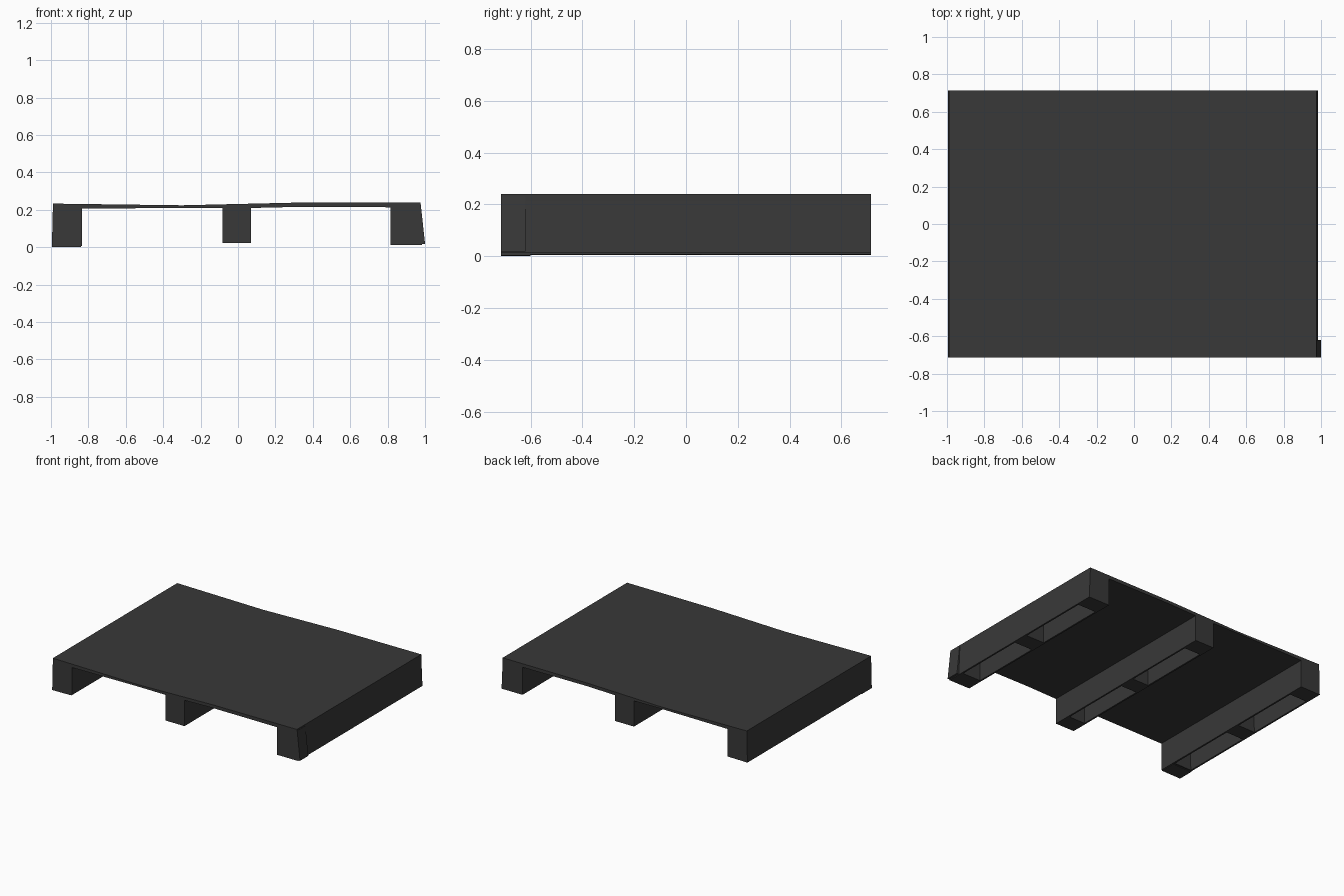
import bpy, bmesh

if "Cube" in bpy.data.objects:
    bpy.data.objects.remove(bpy.data.objects["Cube"])

Y = 0.715

# Charcoal colour for every part
dark = bpy.data.materials.new("charcoal")
dark.diffuse_color = (0.04, 0.04, 0.04, 1)
dark.use_nodes = True
dark.node_tree.nodes["Principled BSDF"].inputs["Base Color"].default_value = dark.diffuse_color


def prism(name, profile, y0, y1):
    """Extrude an (x, z) outline along y."""
    bm = bmesh.new()
    face = bm.faces.new([bm.verts.new((x, y0, z)) for x, z in profile])
    ext = bmesh.ops.extrude_face_region(bm, geom=[face])
    verts = [v for v in ext["geom"] if isinstance(v, bmesh.types.BMVert)]
    bmesh.ops.translate(bm, verts=verts, vec=(0, y1 - y0, 0))
    bmesh.ops.recalc_face_normals(bm, faces=bm.faces)
    mesh = bpy.data.meshes.new(name)
    bm.to_mesh(mesh)
    bm.free()
    mesh.materials.append(dark)
    obj = bpy.data.objects.new(name, mesh)
    bpy.context.collection.objects.link(obj)
    return obj


def runner(name, profile, wall=0.012):
    """Full-length beam with two pockets open underneath."""
    beam = prism(name, profile, -Y, Y)
    (xl, zl), (xr, zr) = profile[0], profile[1]
    (xtr, zt), (xtl, _) = profile[2], profile[3]
    pocket = [(xl + wall, -0.1), (xr - wall, -0.1), (xr - wall, zl),
              (xtr - wall, zt - 0.015), (xtl + wall, zt - 0.015), (xl + wall, zl)]
    for i, (y0, y1) in enumerate([(-0.59, -0.06), (0.06, 0.59)]):
        cutter = prism(f"{name}_pocket_cutter_{i}", pocket, y0, y1)
        cutter.hide_render = True
        cutter.hide_set(True)
        mod = beam.modifiers.new("pocket", 'BOOLEAN')
        mod.operation = 'DIFFERENCE'
        mod.solver = 'EXACT'
        mod.object = cutter
    return beam


# Slightly warped thin deck
top = [(0.975, 0.24), (0.3, 0.238), (0.0, 0.231), (-0.3, 0.224), (-0.99, 0.233)]
under = [(-0.99, 0.205), (-0.3, 0.210), (0.0, 0.208), (0.3, 0.215), (0.975, 0.213)]
prism("deck", top + under, -Y, Y)

# Three runners under the deck; the right one flares outward at its foot
runner("left_runner", [(-0.995, 0.004), (-0.835, 0.006), (-0.835, 0.207), (-0.99, 0.207)])
runner("middle_runner", [(-0.082, 0.022), (0.07, 0.022), (0.07, 0.21), (-0.082, 0.21)])
runner("right_runner", [(0.815, 0.013), (0.984, 0.013), (0.975, 0.215), (0.815, 0.215)])

# Splayed corner strip at the front right, and the low front left foot
prism("splayed_corner", [(0.965, 0.018), (1.0, 0.018), (0.977, 0.23), (0.965, 0.23)], -Y, -0.62)
prism("low_foot", [(-0.995, 0.0), (-0.84, 0.002), (-0.84, 0.008), (-0.995, 0.008)], -Y, -0.6)
